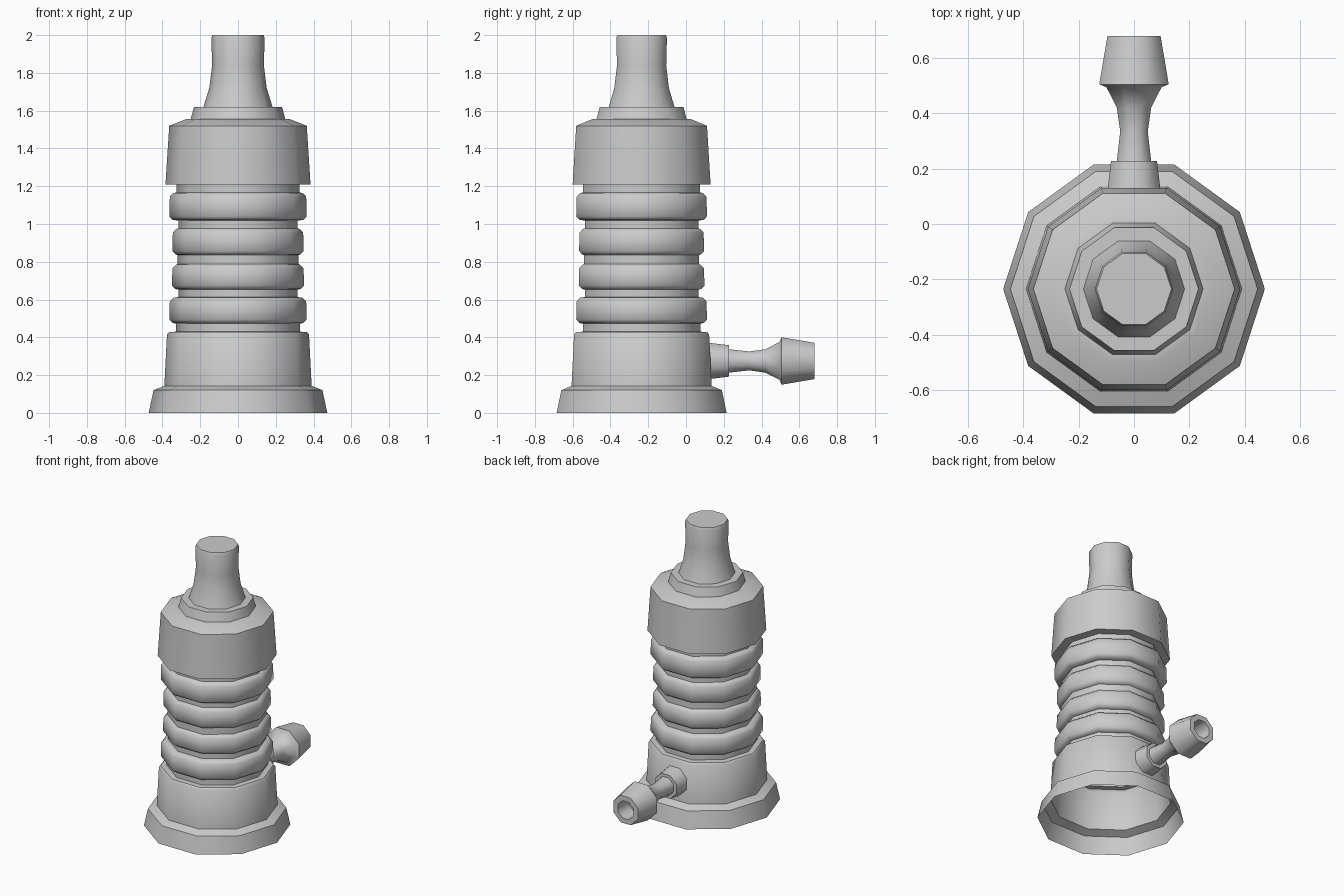
import bpy, bmesh, math
from mathutils import Matrix

if "Cube" in bpy.data.objects:
    bpy.data.objects.remove(bpy.data.objects["Cube"])


def lathe(name, profile, sides, matrix, start=0.0, cap_end=True):
    """Revolve (radius, height) points into an open-bottomed faceted shell."""
    bm = bmesh.new()
    rings = []
    for r, h in profile:
        ring = []
        for i in range(sides):
            a = start + 2 * math.pi * i / sides
            ring.append(bm.verts.new((r * math.cos(a), r * math.sin(a), h)))
        rings.append(ring)
    for lo, hi in zip(rings, rings[1:]):
        for i in range(sides):
            j = (i + 1) % sides
            bm.faces.new((lo[i], lo[j], hi[j], hi[i]))
    if cap_end:
        bm.faces.new(rings[-1])
    bm.transform(matrix)
    mesh = bpy.data.meshes.new(name)
    bm.to_mesh(mesh)
    bm.free()
    ob = bpy.data.objects.new(name, mesh)
    bpy.context.collection.objects.link(ob)
    bpy.ops.object.select_all(action='DESELECT')
    ob.select_set(True)
    bpy.context.view_layer.objects.active = ob
    bpy.ops.object.shade_smooth_by_angle(angle=math.radians(46))
    return ob


# flared foot and lower sleeve
profile = [(0.473, 0), (0.447, 0.12), (0.39, 0.143), (0.376, 0.415),
           (0.365, 0.428), (0.327, 0.43)]

# four rounded grip ribs: bottom z, top z, rib radius, upper groove radius
for z0, z1, r, g in [(0.472, 0.613, 0.364, 0.316), (0.652, 0.788, 0.35, 0.32),
                     (0.835, 0.977, 0.348, 0.316), (1.018, 1.167, 0.364, 0.325)]:
    profile += [(profile[-1][0], z0), (r - 0.018, z0 + 0.004), (r, z0 + 0.022),
                (r - 0.003, z1 - 0.022), (r - 0.022, z1 - 0.003), (g, z1)]

# collar, shoulder step and tapered mouthpiece
profile += [(0.325, 1.208), (0.384, 1.21), (0.364, 1.52), (0.275, 1.555),
            (0.25, 1.557), (0.233, 1.62), (0.183, 1.62), (0.152, 1.72),
            (0.137, 1.84), (0.141, 1.985), (0.135, 2.0)]
lathe("body", profile, 10, Matrix.Translation((0, -0.235, 0)))

# side hose nozzle pointing backwards, with a recessed bore
nozzle = [(0.108, 0.09), (0.09, 0.228), (0.067, 0.228), (0.054, 0.335),
          (0.067, 0.42), (0.108, 0.495), (0.136, 0.505), (0.104, 0.68),
          (0.066, 0.68), (0.06, 0.56)]
to_back = Matrix.Translation((0, 0, 0.275)) @ Matrix.Rotation(-math.pi / 2, 4, 'X')
lathe("hose_nozzle", nozzle, 8, to_back, start=math.pi / 8)
